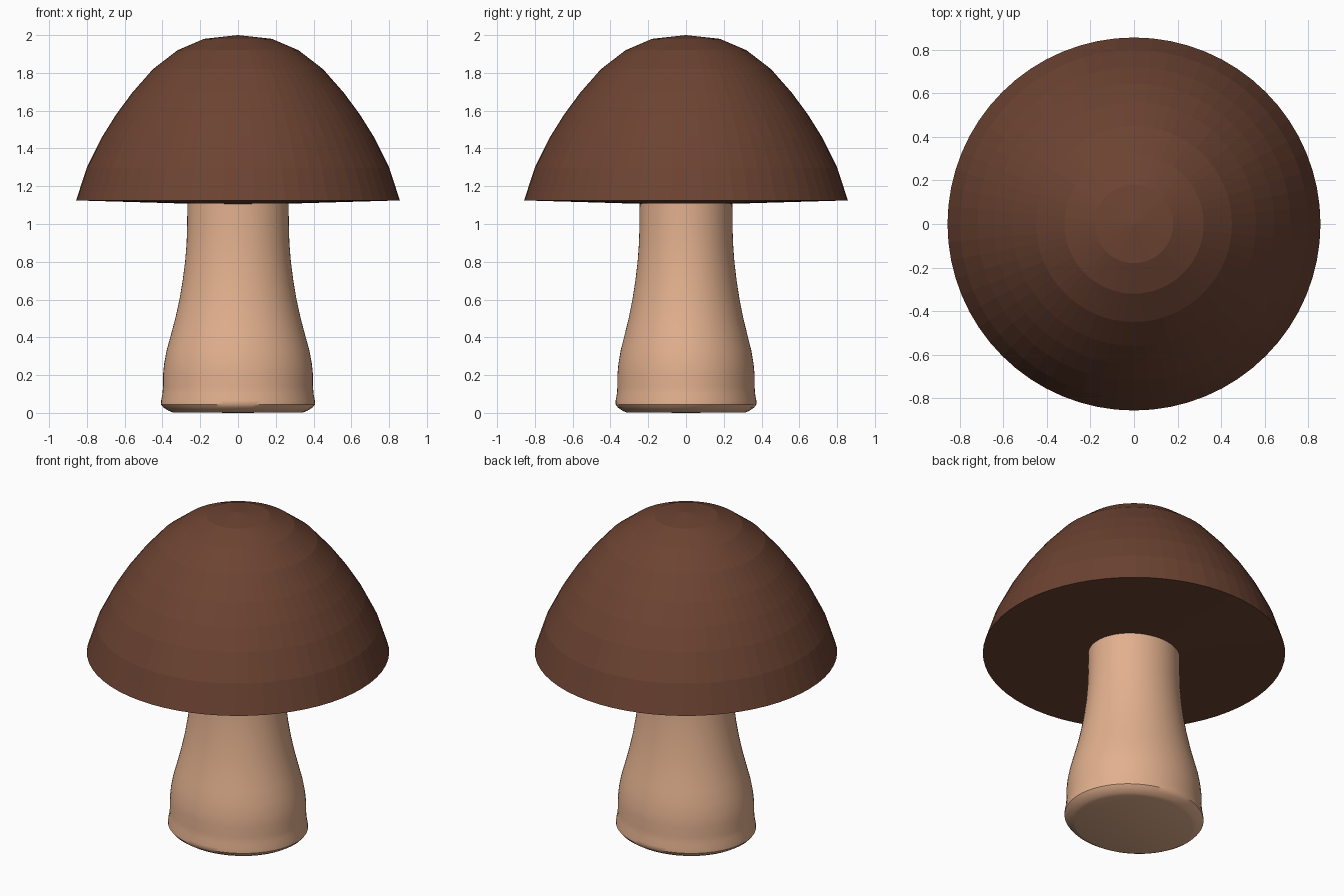
import bpy, bmesh, math

if "Cube" in bpy.data.objects:
    bpy.data.objects.remove(bpy.data.objects["Cube"])


def material(name, srgb):
    lin = [((c / 255 + 0.055) / 1.055) ** 2.4 for c in srgb]
    m = bpy.data.materials.new(name)
    m.diffuse_color = (*lin, 1)
    m.use_nodes = True
    m.node_tree.nodes["Principled BSDF"].inputs["Base Color"].default_value = m.diffuse_color
    return m


def lathe(name, profile, segments, mat, y_scale=1.0):
    """Revolve (radius, z) points around z; zero radius makes a pole."""
    bm = bmesh.new()
    rings = []
    for r, z in profile:
        if r == 0:
            rings.append([bm.verts.new((0, 0, z))] * segments)
        else:
            rings.append([bm.verts.new((r * math.cos(a), r * y_scale * math.sin(a), z))
                          for a in (2 * math.pi * i / segments for i in range(segments))])
    for lo, hi in zip(rings, rings[1:]):
        for i in range(segments):
            j = (i + 1) % segments
            bm.faces.new(list(dict.fromkeys((lo[i], lo[j], hi[j], hi[i]))))
    bmesh.ops.recalc_face_normals(bm, faces=bm.faces)
    me = bpy.data.meshes.new(name)
    bm.to_mesh(me)
    bm.free()
    me.materials.append(mat)
    ob = bpy.data.objects.new(name, me)
    bpy.context.collection.objects.link(ob)
    return ob


brown = material("cap brown", (108, 67, 50))
tan = material("stem tan", (226, 176, 142))

# Cap: faceted rings with a slightly sagging underside
lathe("cap", [(0, 1.10), (0.857, 1.125), (0.80, 1.30), (0.72, 1.46), (0.645, 1.58),
              (0.56, 1.695), (0.45, 1.82), (0.32, 1.92), (0.18, 1.98), (0, 2.0)], 64, brown)

# Stem: smooth, slightly oval, flared foot with a rolled rim
stem = lathe("stem", [(0, 0), (0.345, 0.003), (0.365, 0.01), (0.393, 0.027), (0.408, 0.045),
                      (0.407, 0.065), (0.400, 0.10), (0.397, 0.14), (0.397, 0.20),
                      (0.391, 0.26), (0.378, 0.33), (0.356, 0.41), (0.332, 0.50),
                      (0.310, 0.60), (0.293, 0.70), (0.280, 0.80), (0.272, 0.90),
                      (0.269, 1.0), (0.268, 1.13), (0, 1.13)], 64, tan, 0.915)
bpy.context.view_layer.objects.active = stem
stem.select_set(True)
bpy.ops.object.shade_smooth_by_angle(angle=math.radians(40))
